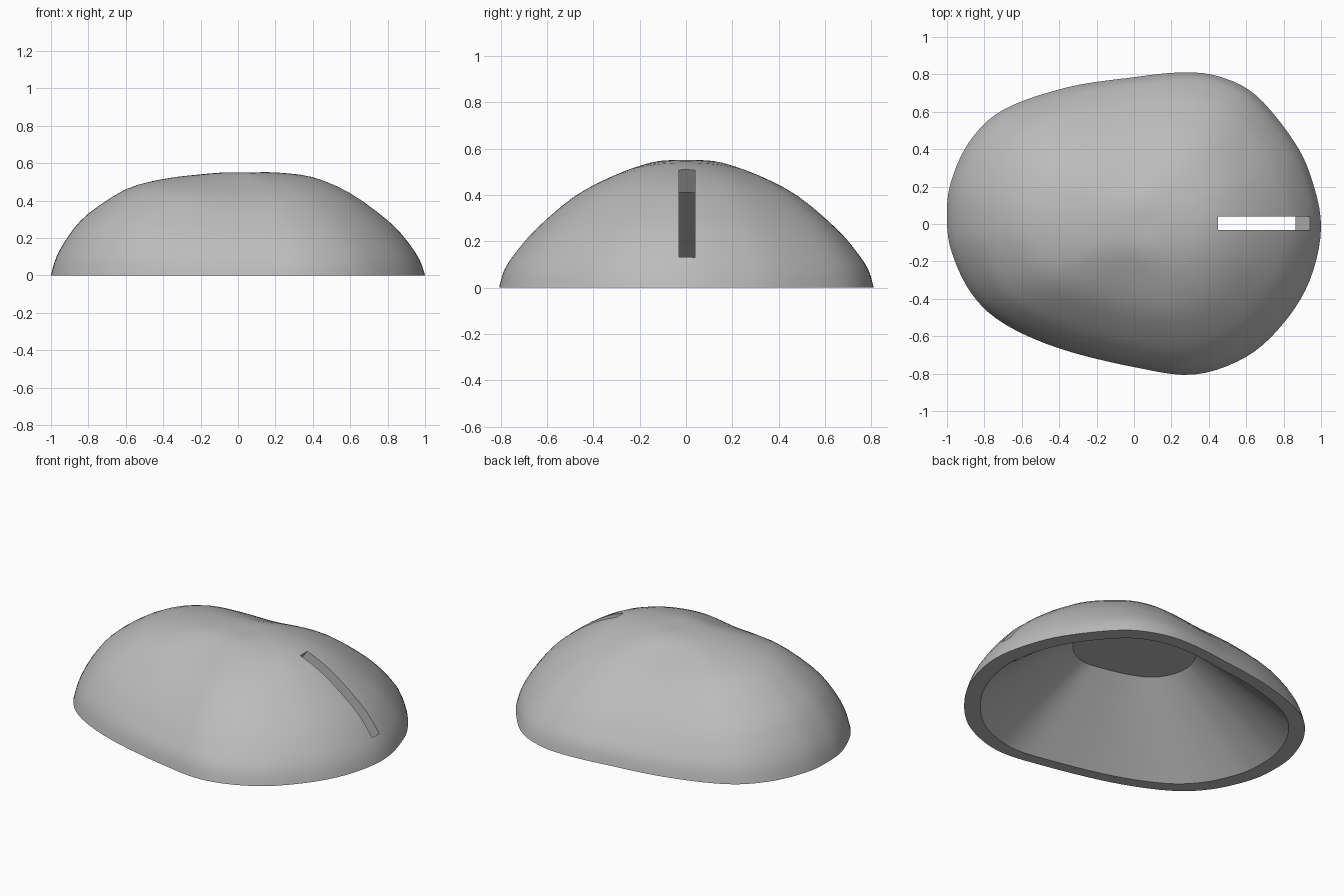
import bpy, bmesh, math
from mathutils import Vector

default_cube = bpy.data.objects.get("Cube")
if default_cube:
    bpy.data.objects.remove(default_cube, do_unlink=True)


def smooth_path(points, steps, closed):
    """Sample a curve that passes through every control point."""
    pts = [Vector(p) for p in points]
    count = len(pts)

    def pick(i):
        return pts[i % count] if closed else pts[max(0, min(count - 1, i))]

    samples = []
    for i in range(count if closed else count - 1):
        a, b, c, d = (pick(i + k) for k in (-1, 0, 1, 2))
        for s in range(steps):
            t = s / steps
            samples.append(b + (c - a) * t / 2
                           + (a - b * 2.5 + c * 2 - d / 2) * t ** 2
                           + ((b - c) * 1.5 + (d - a) / 2) * t ** 3)
    if not closed:
        samples.append(pts[-1])
    return samples


# Ground outline of the stone, counter-clockwise
outline = smooth_path([
    (1, -.02), (.95, .24), (.85, .45), (.65, .69), (.45, .79), (.25, .81),
    (0, .785), (-.36, .73), (-.7, .61), (-.88, .44), (-.98, .22), (-1, .03),
    (-.975, -.15), (-.87, -.37), (-.7, -.53), (-.4, -.665), (0, -.765),
    (.32, -.805), (.6, -.71), (.8, -.53), (.94, -.3)], 5, True)

# Fraction of the outline, then height toward +x, toward -x and toward the sides
profile = smooth_path([
    (1, 0, 0, 0), (.97, .085, .1, .08), (.9, .19, .22, .16),
    (.8, .295, .33, .25), (.6, .44, .46, .385), (.4, .525, .515, .47),
    (.2, .55, .54, .535), (.08, .55, .55, .55)], 3, False)

RIM_SCALE, CEILING_SCALE, CEILING_HEIGHT = .905, .36, .42

bm = bmesh.new()


def add_ring(points):
    return [bm.verts.new(p) for p in points]


def bridge(lower, upper):
    n = len(lower)
    for i in range(n):
        j = (i + 1) % n
        bm.faces.new((lower[i], lower[j], upper[j], upper[i]))


def dome_point(p, row):
    scale, right, left, side = row
    along = p.x ** 2 / p.length_squared
    end = right if p.x > 0 else left
    return p.x * scale, p.y * scale, side + (end - side) * along


# Outer dome
rings = [add_ring(dome_point(p, row) for p in outline) for row in profile]
for lower, upper in zip(rings, rings[1:]):
    bridge(lower, upper)
peak = bm.verts.new((0, 0, .55))
top = rings[-1]
for i in range(len(top)):
    bm.faces.new((top[i], top[(i + 1) % len(top)], peak))

# Flat rim, sloping hollow and flat ceiling
rim = add_ring((p.x * RIM_SCALE, p.y * RIM_SCALE, 0) for p in outline)
ceiling = add_ring((p.x * CEILING_SCALE, p.y * CEILING_SCALE, CEILING_HEIGHT)
                   for p in outline)
bridge(rim, rings[0])
bridge(ceiling, rim)
bm.faces.new(ceiling)
bmesh.ops.recalc_face_normals(bm, faces=bm.faces)

mesh = bpy.data.meshes.new("stone_shell")
bm.to_mesh(mesh)
bm.free()
shell = bpy.data.objects.new("stone_shell", mesh)
bpy.context.collection.objects.link(shell)

grey = bpy.data.materials.new("stone_grey")
grey.use_nodes = True
colour = (.5, .5, .5, 1)
grey.diffuse_color = colour
grey.node_tree.nodes["Principled BSDF"].inputs["Base Color"].default_value = colour
mesh.materials.append(grey)

# Narrow slot cut square to the sloping end
slot_top, slot_bottom = Vector((.45, .004, .51)), Vector((.94, .004, .13))
span = slot_bottom - slot_top
bpy.ops.mesh.primitive_cube_add(size=1, location=(slot_top + slot_bottom) / 2,
                                rotation=(0, math.atan2(-span.z, span.x), 0))
cutter = bpy.context.object
cutter.name = "slot_cutter"
cutter.scale = (span.length, .07, .5)
cutter.hide_render = True
cutter.data.materials.append(grey)

bpy.ops.object.select_all(action='DESELECT')
shell.select_set(True)
bpy.context.view_layer.objects.active = shell
cut = shell.modifiers.new("slot", 'BOOLEAN')
cut.operation, cut.solver, cut.object = 'DIFFERENCE', 'EXACT', cutter
bpy.ops.object.modifier_apply(modifier=cut.name)
bpy.data.objects.remove(cutter, do_unlink=True)
bpy.ops.object.shade_smooth_by_angle(angle=math.radians(30))
